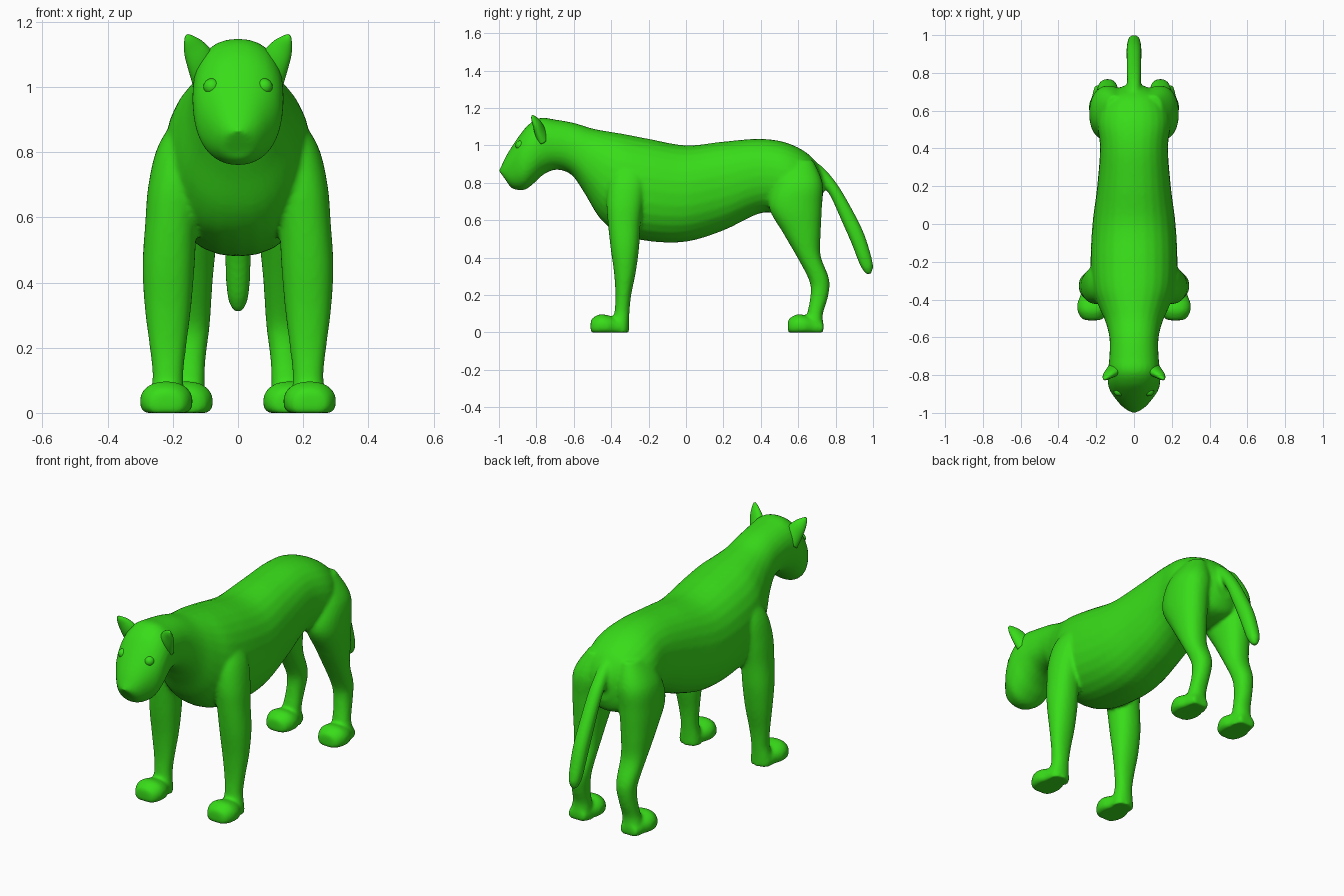
import bpy, bmesh, math
from mathutils import Vector

if "Cube" in bpy.data.objects:
    bpy.data.objects.remove(bpy.data.objects["Cube"])

green = bpy.data.materials.new("green")
green.diffuse_color = (0.04, 0.72, 0.01, 1)
green.use_nodes = True
green.node_tree.nodes["Principled BSDF"].inputs["Base Color"].default_value = green.diffuse_color


def spline(rows, steps=5):
    """Catmull-Rom interpolation of rows of numbers."""
    out = []
    for i in range(len(rows) - 1):
        p0, p1 = rows[max(i - 1, 0)], rows[i]
        p2, p3 = rows[i + 1], rows[min(i + 2, len(rows) - 1)]
        for s in range(steps):
            t = s / steps
            out.append([0.5 * (2 * b + (c - a) * t + (2 * a - 5 * b + 4 * c - d) * t * t
                               + (3 * b - a - 3 * c + d) * t ** 3)
                        for a, b, c, d in zip(p0, p1, p2, p3)])
    return out + [list(rows[-1])]


def loft(bm, rings, side=1, n=28, power=2.2, floor=True):
    """Skin rings given as (centre, half axis a, half axis b)."""
    prev = first = None
    for c, a, b in rings:
        ring = []
        for k in range(n):
            t = 2 * math.pi * k / n
            u = math.copysign(abs(math.cos(t)) ** (2 / power), math.cos(t))
            v = math.copysign(abs(math.sin(t)) ** (2 / power), math.sin(t))
            p = Vector(c) + Vector(a) * u + Vector(b) * v
            ring.append(bm.verts.new((p.x * side, p.y, max(p.z, 0))))
        if prev:
            for k in range(n):
                j = (k + 1) % n
                bm.faces.new((prev[k], prev[j], ring[j], ring[k]))
        first = first or ring
        prev = ring
    bm.faces.new(first)
    bm.faces.new(prev)


def upright(rows, x=0):
    """Rows of (y top, z top, y bottom, z bottom, half width)."""
    return [((x, (yt + yb) / 2, (zt + zb) / 2), (w, 0, 0), (0, (yt - yb) / 2, (zt - zb) / 2))
            for yt, zt, yb, zb, w in spline(rows)]


def level(rows):
    """Rows of (x, y, z, half width, half depth)."""
    return [((x, y, z), (rx, 0, 0), (0, ry, 0)) for x, y, z, rx, ry in spline(rows)]


def finish(bm, name):
    bmesh.ops.recalc_face_normals(bm, faces=bm.faces)
    for f in bm.faces:
        f.smooth = True
    me = bpy.data.meshes.new(name)
    bm.to_mesh(me)
    bm.free()
    me.materials.append(green)
    ob = bpy.data.objects.new(name, me)
    bpy.context.collection.objects.link(ob)
    return ob


# Trunk, neck and head, from rump to nose
TRUNK = [(.735, .84, .73, .70, .05), (.67, .94, .69, .63, .15), (.55, 1.01, .56, .61, .195),
         (.40, 1.035, .41, .64, .18), (.20, 1.02, .20, .545, .195), (0, 1.0, 0, .485, .22),
         (-.2, 1.035, -.2, .488, .23), (-.33, 1.06, -.36, .53, .22), (-.42, 1.075, -.46, .61, .185),
         (-.5, 1.09, -.54, .74, .15), (-.6, 1.12, -.61, .84, .13), (-.7, 1.138, -.69, .87, .13),
         (-.78, 1.147, -.76, .845, .137), (-.845, 1.108, -.81, .80, .14), (-.90, 1.04, -.86, .763, .128),
         (-.955, .955, -.91, .763, .09), (-.985, .895, -.94, .778, .06), (-1.0, .865, -.95, .795, .035)]
# Limbs
FRONT_LEG = [(.13, -.30, .92, .05, .06), (.165, -.31, .82, .08, .10), (.19, -.325, .70, .085, .10),
             (.205, -.33, .58, .08, .087), (.213, -.327, .45, .08, .076), (.215, -.327, .32, .071, .058),
             (.215, -.335, .20, .056, .042), (.215, -.342, .11, .047, .04), (.217, -.35, .05, .055, .045),
             (.217, -.35, 0, .058, .045)]
HIND_LEG = [(.10, .60, .92, .05, .08), (.13, .60, .80, .095, .13), (.142, .585, .67, .095, .142),
            (.145, .62, .53, .08, .1), (.143, .655, .41, .066, .065), (.14, .705, .30, .056, .056),
            (.14, .717, .24, .05, .05), (.145, .708, .17, .046, .046), (.15, .69, .10, .048, .042),
            (.155, .685, .05, .055, .048), (.155, .685, 0, .058, .048)]
# Paw rows use y measured from the toe tip
PAW = [(0, .06, 0, -.005, .035), (.012, .078, .012, -.02, .06), (.05, .097, .05, -.025, .079),
       (.09, .092, .09, -.025, .08), (.13, .08, .13, -.02, .065), (.18, .06, .18, -.015, .052),
       (.19, .05, .19, -.005, .04)]
TAIL = [(.66, .93, .66, .84, .035), (.73, .885, .70, .81, .036), (.81, .79, .765, .74, .037),
        (.895, .645, .83, .60, .039), (.955, .52, .885, .475, .04), (.997, .38, .93, .36, .034),
        (.997, .33, .96, .315, .02), (.985, .308, .978, .306, .005)]

# All lofts fused into one smooth skin
bm = bmesh.new()
loft(bm, upright(TRUNK))
loft(bm, upright(TAIL))
for side in (1, -1):
    loft(bm, level(FRONT_LEG), side)
    loft(bm, level(HIND_LEG), side)
    for x, y in ((.22, -.51), (.158, .545)):
        loft(bm, upright([(a + y, b, c + y, d, w) for a, b, c, d, w in PAW], x), side)
body = finish(bm, "body")
remesh = body.modifiers.new("fuse", 'REMESH')
remesh.mode = 'VOXEL'
remesh.voxel_size = 0.009
remesh.use_smooth_shade = True
smooth = body.modifiers.new("soften", 'SMOOTH')
smooth.factor = 0.5
smooth.iterations = 8

# Ears: flattened cones leaning outward
bm = bmesh.new()
EAR = [(.10, -.765, 1.04, .05, .03), (.118, -.785, 1.085, .045, .026), (.137, -.80, 1.12, .034, .02),
       (.151, -.815, 1.145, .018, .012), (.158, -.822, 1.158, .006, .005)]
for side in (1, -1):
    loft(bm, [((x, y, z), (.8 * w, 0, -.6 * w), (0, -d, -.4 * d))
              for x, y, z, w, d in spline(EAR)], side, power=2)
finish(bm, "ears")

# Eyes
bm = bmesh.new()
for side in (1, -1):
    ret = bmesh.ops.create_uvsphere(bm, u_segments=24, v_segments=12, radius=.026)
    bmesh.ops.translate(bm, verts=ret["verts"], vec=(.08 * side, -.886, 1.0))
finish(bm, "eyes")
